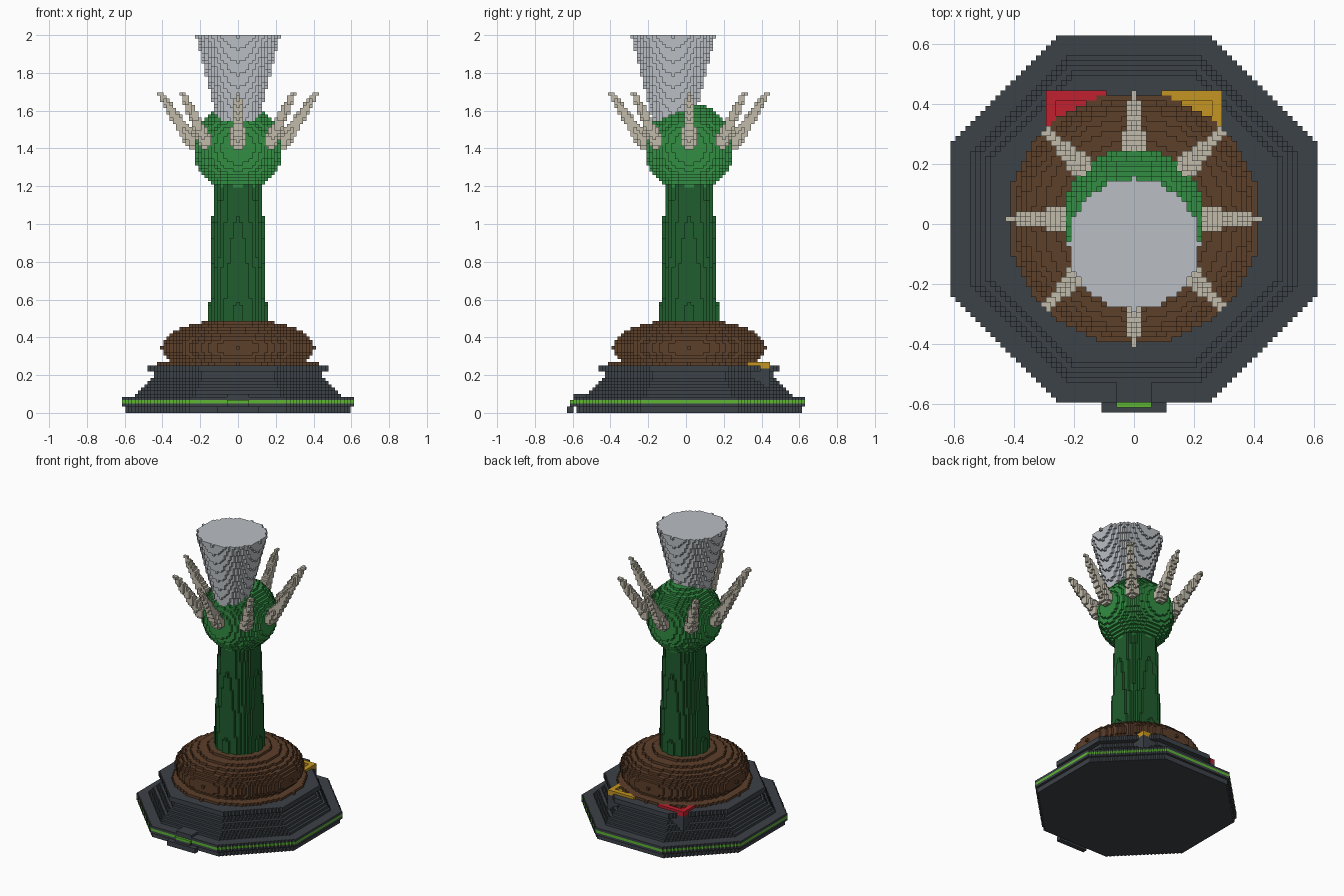
import bpy
import math
from mathutils import Vector

cube = bpy.data.objects.get("Cube")
if cube:
    bpy.data.objects.remove(cube)

H = 2 / 119          # block size
CY = 1               # row of the main axis
cells = {}           # block position -> part name


def material(name, rgb):
    m = bpy.data.materials.new(name)
    m.use_nodes = True
    m.diffuse_color = (*rgb, 1)
    m.node_tree.nodes["Principled BSDF"].inputs["Base Color"].default_value = (*rgb, 1)
    return m


slate = material("slate", (0.046, 0.054, 0.064))
brown = material("soil brown", (0.11, 0.05, 0.024))
dark_green = material("dark green", (0.014, 0.11, 0.026))
green = material("leaf green", (0.032, 0.27, 0.055))
bone = material("bone", (0.54, 0.5, 0.41))
silver = material("silver", (0.49, 0.52, 0.55))
red = material("red", (0.53, 0.015, 0.028))
yellow = material("yellow", (0.55, 0.3, 0.016))
lime = material("lime", (0.11, 0.47, 0.034))


def fill(part, xs, ys, zs, test=lambda x, y, z: True):
    """Fill every block in the inclusive ranges that passes the test."""
    for z in range(zs[0], zs[1] + 1):
        for y in range(ys[0], ys[1] + 1):
            for x in range(xs[0], xs[1] + 1):
                if test(x, y, z):
                    cells[x, y, z] = part


def fill_round(part, cy, zs, radius):
    """Stack discs whose radius depends on the layer."""
    for z in range(zs[0], zs[1] + 1):
        r = radius(z)
        n = int(r)
        fill(part, (-n, n), (cy - n, cy + n), (z, z),
             lambda x, y, _: x * x + (y - cy) ** 2 <= r * r)


def fill_octagon(part, z, a):
    fill(part, (-a, a), (CY - a, CY + a), (z, z),
         lambda x, y, _: abs(x) + abs(y - CY) <= (a + 0.5) * math.sqrt(2))


# Stepped octagonal base with a glowing band
for z, a in enumerate([35, 35, 36, 36, 36, 32, 31, 30, 29, 28, 27, 26, 26, 28, 28]):
    fill_octagon("base_band" if z == 3 else "base", z, a)

# Front step, its light and the small block above
fill("front_step", (-6, 6), (-37, -36), (0, 1))
fill("front_step", (-3, 3), (-36, -36), (2, 2))
fill("front_light", (-3, 3), (-36, -36), (3, 3))
fill("front_block", (-3, 3), (-35, -32), (5, 5))

# Rear sockets: support, coloured floor and raised rim
for side, part in ((-1, "red_socket"), (1, "yellow_socket")):
    xs = tuple(sorted((side * 6, side * 17)))
    fill("socket_support", xs, (18, 26), (5, 13))
    fill(part, xs, (18, 26), (14, 14))
    fill(part, xs, (18, 26), (15, 15),
         lambda x, y, z: abs(x) in (6, 7, 16, 17) or y in (18, 19, 25, 26))

# Rounded mound on a thin disc
fill_round("mound", CY, (15, 15), lambda z: 25)
fill_round("mound", CY, (16, 28),
           lambda z: 24 * math.sqrt(1 - ((z - 20) / 9.2) ** 2))

# Tapered stem and round head
fill_round("stem", CY, (28, 72), lambda z: 9 - (z - 34.5) / 26.5)
fill_round("head", CY, (69, 97), lambda z: math.sqrt(max(0, 14 ** 2 - (z - 83) ** 2)))

# Cone widening out of the head
fill_round("cone", -4, (88, 118), lambda z: 13 - (118 - z) * 0.25)


# Ring of eight tapered spikes
def fill_spike(angle):
    out = Vector((math.cos(angle), math.sin(angle), 0))
    start = Vector((0, CY, 85)) + out * 14.5
    end = Vector((0, CY, 100)) + out * 24.5
    axis = end - start

    def inside(x, y, z):
        p = Vector((x, y, z))
        t = min(1, max(0, (p - start).dot(axis) / axis.length_squared))
        return (p - start - axis * t).length <= 2.4 - 1.5 * t and (x, y, z) not in cells

    lo = [math.floor(min(a, b)) - 3 for a, b in zip(start, end)]
    hi = [math.ceil(max(a, b)) + 3 for a, b in zip(start, end)]
    fill("spikes", *zip(lo, hi), inside)


for i in range(8):
    fill_spike(i * math.pi / 4)


# Outer faces of the blocks become one mesh per part
def face_corners(axis, sign):
    u, v = (axis + 1) % 3, (axis + 2) % 3
    ring = [(0, 0), (1, 0), (1, 1), (0, 1)][::sign]
    corners = []
    for a, b in ring:
        c = [0, 0, 0]
        c[axis], c[u], c[v] = int(sign > 0), a, b
        corners.append(c)
    step = [0, 0, 0]
    step[axis] = sign
    return step, corners


SIDES = [face_corners(axis, sign) for axis in range(3) for sign in (1, -1)]
COLOURS = {
    "base": slate, "base_band": lime, "front_step": slate, "front_light": lime,
    "front_block": slate, "socket_support": slate, "red_socket": red,
    "yellow_socket": yellow, "mound": brown, "stem": dark_green,
    "head": green, "cone": silver, "spikes": bone,
}
meshes = {part: ({}, []) for part in COLOURS}
for (x, y, z), part in cells.items():
    verts, faces = meshes[part]
    for (dx, dy, dz), corners in SIDES:
        if (x + dx, y + dy, z + dz) not in cells:
            faces.append([verts.setdefault((x + a, y + b, z + c), len(verts))
                          for a, b, c in corners])

for part, (verts, faces) in meshes.items():
    mesh = bpy.data.meshes.new(part)
    mesh.from_pydata([((x - 0.5) * H, (y - 0.5) * H, z * H) for x, y, z in verts], [], faces)
    mesh.materials.append(COLOURS[part])
    obj = bpy.data.objects.new(part, mesh)
    bpy.context.collection.objects.link(obj)
